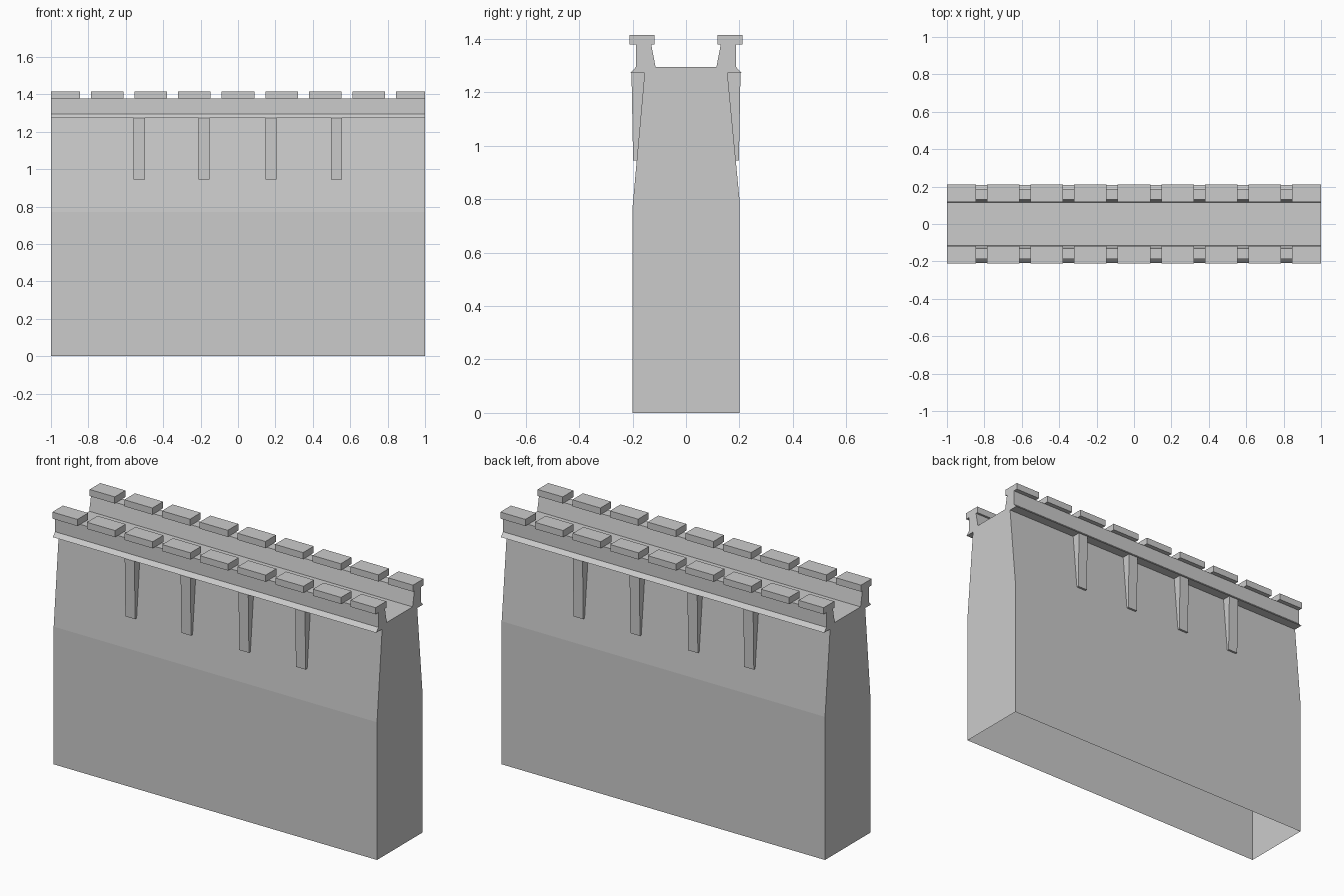
import bpy, bmesh

if "Cube" in bpy.data.objects:
    bpy.data.objects.remove(bpy.data.objects["Cube"])


def sweep(name, path, spans, closed=False):
    """Extrude a clockwise (y, z) profile along x for every (x0, x1) span."""
    bm = bmesh.new()
    n = len(path)
    for x0, x1 in spans:
        a = [bm.verts.new((x0, y, z)) for y, z in path]
        b = [bm.verts.new((x1, y, z)) for y, z in path]
        for i in range(n if closed else n - 1):
            j = (i + 1) % n
            bm.faces.new((a[i], b[i], b[j], a[j]))
        bm.faces.new(a)
        bm.faces.new(b[::-1])
    mesh = bpy.data.meshes.new(name)
    bm.to_mesh(mesh)
    bm.free()
    obj = bpy.data.objects.new(name, mesh)
    bpy.context.collection.objects.link(obj)
    return obj


def flip(path):
    """Mirror a profile to the back side, keeping its winding."""
    return [(-y, z) for y, z in reversed(path)]


# Wall body: tapered towards the top, hollow and open underneath
sweep("wall_body", [(-0.2, 0), (-0.2, 0.77), (-0.155, 1.273),
                    (0.155, 1.273), (0.2, 0.80), (0.2, 0)][:3]
      + [(0.155, 1.273), (0.2, 0.80), (0.2, 0)], [(-1, 1)])
wall = bpy.data.objects["wall_body"]
bm = bmesh.new()
bm.from_mesh(wall.data)
# the walkway covers the top, so drop the hidden face
hidden = [f for f in bm.faces if f.normal.z > 0.9 or
          all(abs(v.co.z - 1.273) < 1e-4 for v in f.verts)]
bmesh.ops.delete(bm, geom=hidden, context='FACES_ONLY')
bm.to_mesh(wall.data)
bm.free()

# Ledge, parapets and walkway in one profile
half = [(-0.155, 1.273), (-0.208, 1.273), (-0.187, 1.295),
        (-0.187, 1.378), (-0.13, 1.378), (-0.114, 1.295)]
sweep("parapet_walkway", half + flip(half), [(-1, 1)])

# Merlons: nine per side, the end ones cut off at the wall ends
pitch, w = 0.233, 0.087
merlon_spans = [(max(-1, i * pitch - w), min(1, i * pitch + w))
                for i in range(-4, 5)]
merlon = [(-0.212, 1.378), (-0.212, 1.415), (-0.118, 1.415), (-0.118, 1.378)]

# Wedge brackets under the ledge
bracket_spans = [(x - 0.03, x + 0.03) for x in (-0.528, -0.182, 0.176, 0.527)]
bracket = [(-0.184, 0.945), (-0.198, 0.945), (-0.204, 1.273), (-0.155, 1.273)]

for side, f in (("front", list), ("back", flip)):
    sweep(side + "_merlons", f(merlon), merlon_spans, closed=True)
    sweep(side + "_brackets", f(bracket), bracket_spans)
